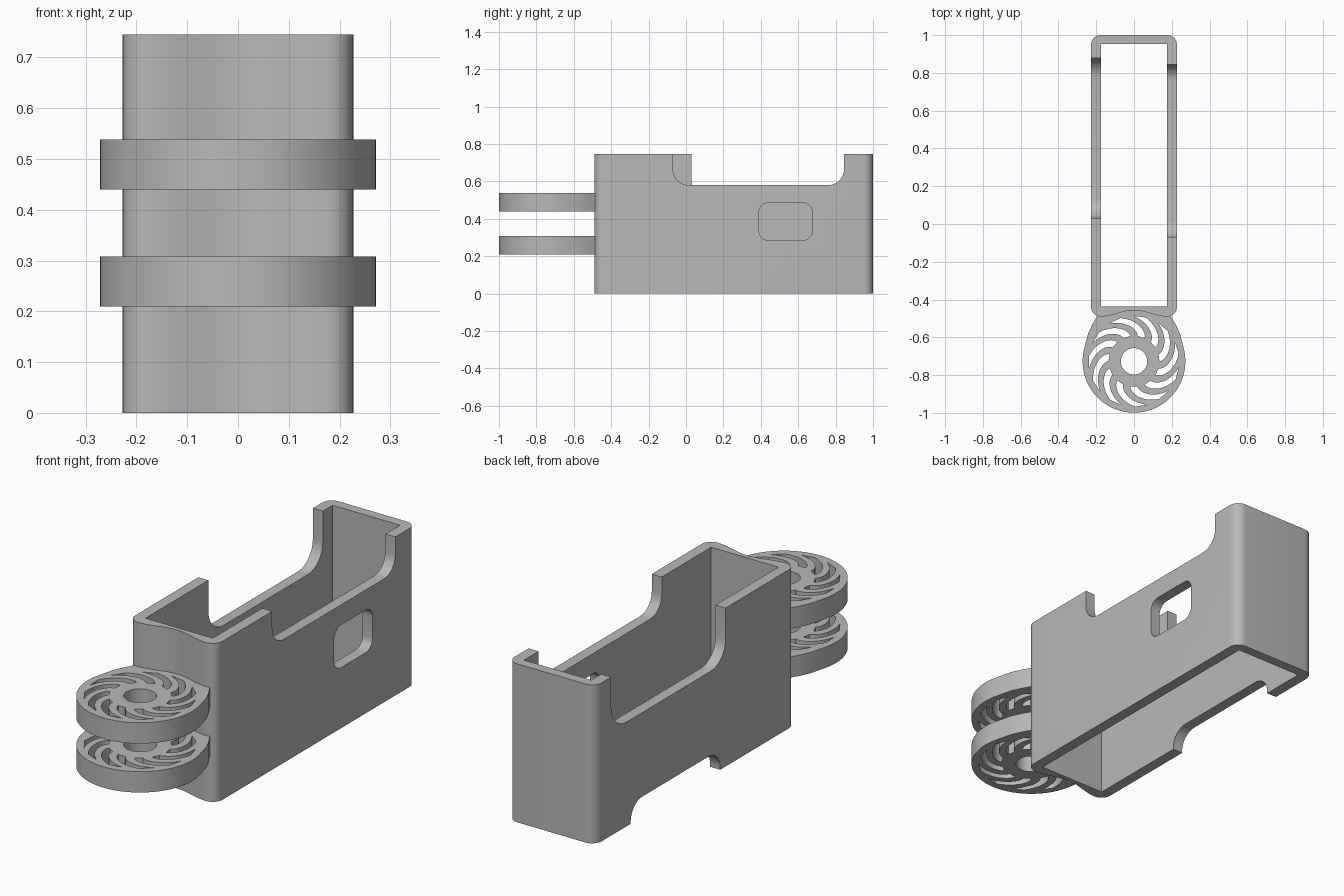
import bpy, bmesh
from math import sin, cos, pi, radians
from mathutils import Matrix

cube = bpy.data.objects.get("Cube")
if cube:
    bpy.data.objects.remove(cube)

grey = bpy.data.materials.new("plain grey")
grey.use_nodes = True
grey.diffuse_color = (0.48, 0.48, 0.48, 1)
grey.node_tree.nodes["Principled BSDF"].inputs["Base Color"].default_value = (0.48, 0.48, 0.48, 1)


def arc(cx, cy, r, a0, a1, n):
    """Points on an arc, angles in degrees."""
    steps = [radians(a0 + (a1 - a0) * i / n) for i in range(n + 1)]
    return [(cx + r * cos(a), cy + r * sin(a)) for a in steps]


def rounded(x0, y0, x1, y1, r, n=8):
    """Counter-clockwise rounded rectangle."""
    return (arc(x0 + r, y0 + r, r, 180, 270, n) + arc(x1 - r, y0 + r, r, 270, 360, n)
            + arc(x1 - r, y1 - r, r, 0, 90, n) + arc(x0 + r, y1 - r, r, 90, 180, n))


def prism(name, loops, low, high, sideways=False):
    """Extrude outlines (first is outer, the rest are holes) along z, or along x."""
    curve = bpy.data.curves.new(name, 'CURVE')
    curve.dimensions = '2D'
    curve.fill_mode = 'BOTH'
    curve.extrude = (high - low) / 2
    for loop in loops:
        spline = curve.splines.new('POLY')
        spline.points.add(len(loop) - 1)
        for point, (x, y) in zip(spline.points, loop):
            point.co = (x, y, 0, 1)
        spline.use_cyclic_u = True
    helper = bpy.data.objects.new(name + " outline", curve)
    bpy.context.collection.objects.link(helper)
    bpy.context.view_layer.update()
    graph = bpy.context.evaluated_depsgraph_get()
    mesh = bpy.data.meshes.new_from_object(helper.evaluated_get(graph))
    bpy.data.objects.remove(helper)
    mesh.transform(Matrix.Translation((0, 0, (low + high) / 2)))
    if sideways:
        mesh.transform(Matrix(((0, 0, 1, 0), (1, 0, 0, 0), (0, 1, 0, 0), (0, 0, 0, 1))))
    bm = bmesh.new()
    bm.from_mesh(mesh)
    bmesh.ops.remove_doubles(bm, verts=bm.verts, dist=1e-5)
    bmesh.ops.recalc_face_normals(bm, faces=bm.faces)
    bm.to_mesh(mesh)
    bm.free()
    mesh.materials.clear()
    mesh.materials.append(grey)
    obj = bpy.data.objects.new(name, mesh)
    bpy.context.collection.objects.link(obj)
    return obj


def select(obj):
    bpy.ops.object.select_all(action='DESELECT')
    obj.select_set(True)
    bpy.context.view_layer.objects.active = obj


def cut(obj, outline, low, high):
    """Cut an outline drawn in y and z through one side wall."""
    tool = prism("cutter", [outline], low, high, sideways=True)
    tool.hide_render = True
    select(obj)
    mod = obj.modifiers.new("cut", 'BOOLEAN')
    mod.operation = 'DIFFERENCE'
    mod.solver = 'EXACT'
    mod.object = tool
    bpy.ops.object.modifier_apply(modifier=mod.name)
    bpy.data.objects.remove(tool)


def smooth(obj):
    select(obj)
    bpy.ops.object.shade_smooth_by_angle(angle=radians(30))


# Open sleeve: rounded outside, square inside, front wall dished for the discs
W, FRONT, BACK, R = 0.227, -0.49, 1.0, 0.05
flat = W - R
dish = []
for i in range(1, 32):
    x = -flat + 2 * flat * i / 32
    dish.append((x, FRONT + 0.033 * (0.5 + 0.5 * cos(pi * x / flat))))
corners = rounded(-W, FRONT, W, BACK, R)
outer = corners[:9] + dish + corners[9:]
inner = [(-0.175, -0.437), (0.175, -0.437), (0.175, 0.953), (-0.175, 0.953)]
sleeve = prism("sleeve", [outer, inner], 0, 0.745)

# Left wall: top opening and window
cut(sleeve, rounded(-0.07, 0.58, 0.845, 1.0, 0.085), 0.1, 0.4)
cut(sleeve, rounded(0.39, 0.285, 0.675, 0.485, 0.05), 0.1, 0.4)
# Right wall: deeper top opening and bottom opening
cut(sleeve, rounded(0.03, 0.49, 0.88, 1.0, 0.11), -0.4, -0.1)
cut(sleeve, rounded(0.07, -0.3, 0.735, 0.095, 0.085), -0.4, -0.1)
smooth(sleeve)

# Pair of vented discs
CY, SLOTS, STEPS = -0.727, 11, 10


def swirl_slot(start):
    """Curved slot that sweeps round as it nears the rim."""
    sides = []
    for offset in (0, 16):
        side = []
        for i in range(STEPS + 1):
            t = i / STEPS
            a = radians(start + offset + 42 * t ** 1.5)
            r = 0.135 + 0.105 * t
            side.append((r * cos(a), CY + r * sin(a)))
        sides.append(side)
    return sides[0] + sides[1][::-1]


rim = arc(0, CY, 0.272, 165, 375, 60)
right_neck = [(0.243, -0.58), (0.22, -0.53), (0.19, -0.48)]
left_neck = [(-x, y) for x, y in reversed(right_neck)]
disc_outline = rim + right_neck + [(0, -0.448)] + left_neck
hub_hole = arc(0, CY, 0.07, 0, 352.5, 47)
slots = [swirl_slot(360 * i / SLOTS) for i in range(SLOTS)]
for name, low, high in (("lower_disc", 0.21, 0.308), ("upper_disc", 0.44, 0.538)):
    smooth(prism(name, [disc_outline, hub_hole] + slots, low, high))
